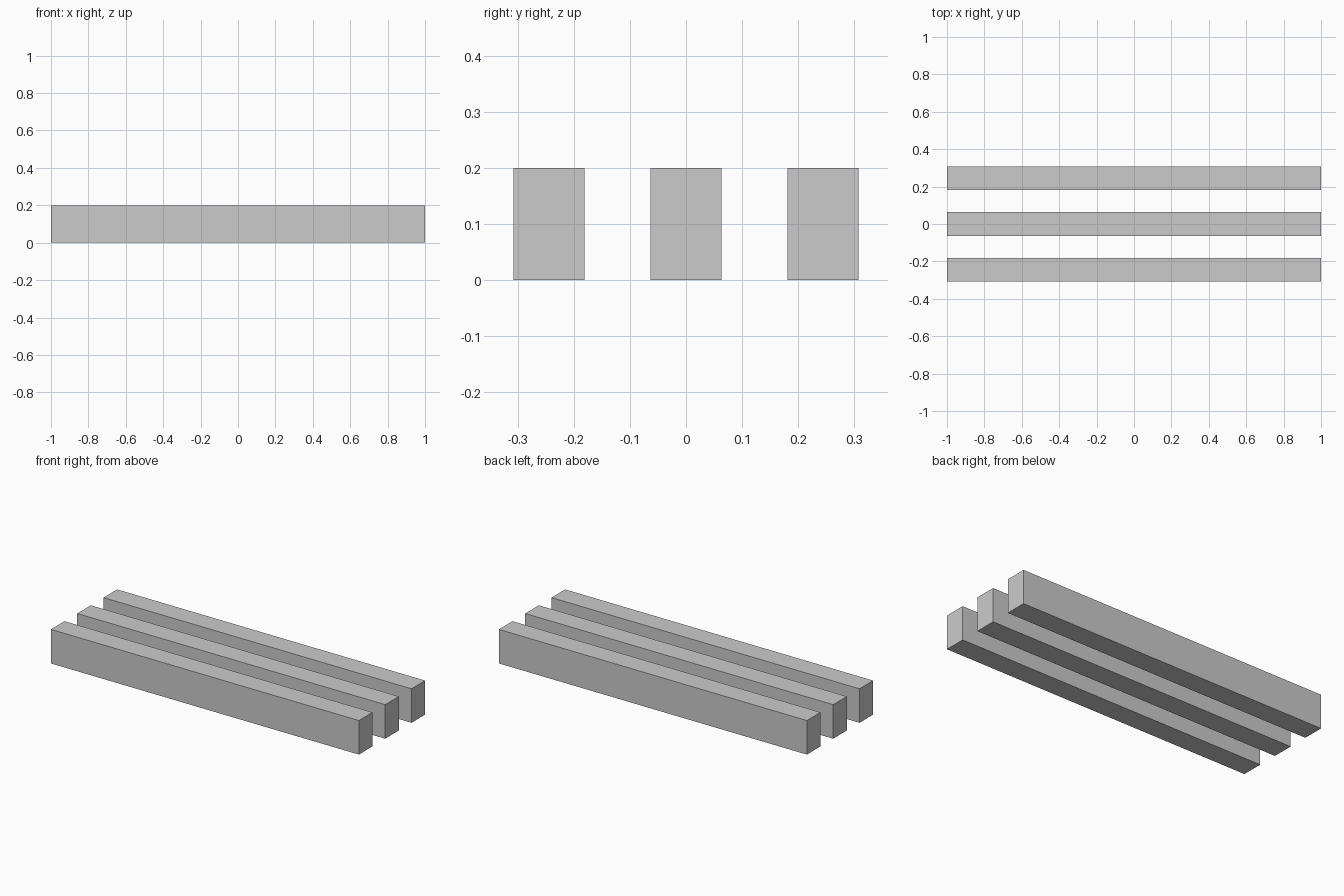
import bpy

if "Cube" in bpy.data.objects:
    bpy.data.objects.remove(bpy.data.objects["Cube"])

LENGTH, WIDTH, HEIGHT = 2.0, 0.126, 0.2
SPACING = 0.244


def add_bar(name, y):
    """Square-edged bar lying along x and resting on z = 0."""
    bpy.ops.mesh.primitive_cube_add(size=1, location=(0, y, HEIGHT / 2))
    bar = bpy.context.object
    bar.name = name
    bar.scale = (LENGTH, WIDTH, HEIGHT)
    bpy.ops.object.transform_apply(location=False, rotation=False, scale=True)
    return bar


# Three parallel bars, front to back
for i, name in enumerate(("front_bar", "middle_bar", "back_bar")):
    add_bar(name, (i - 1) * SPACING)
